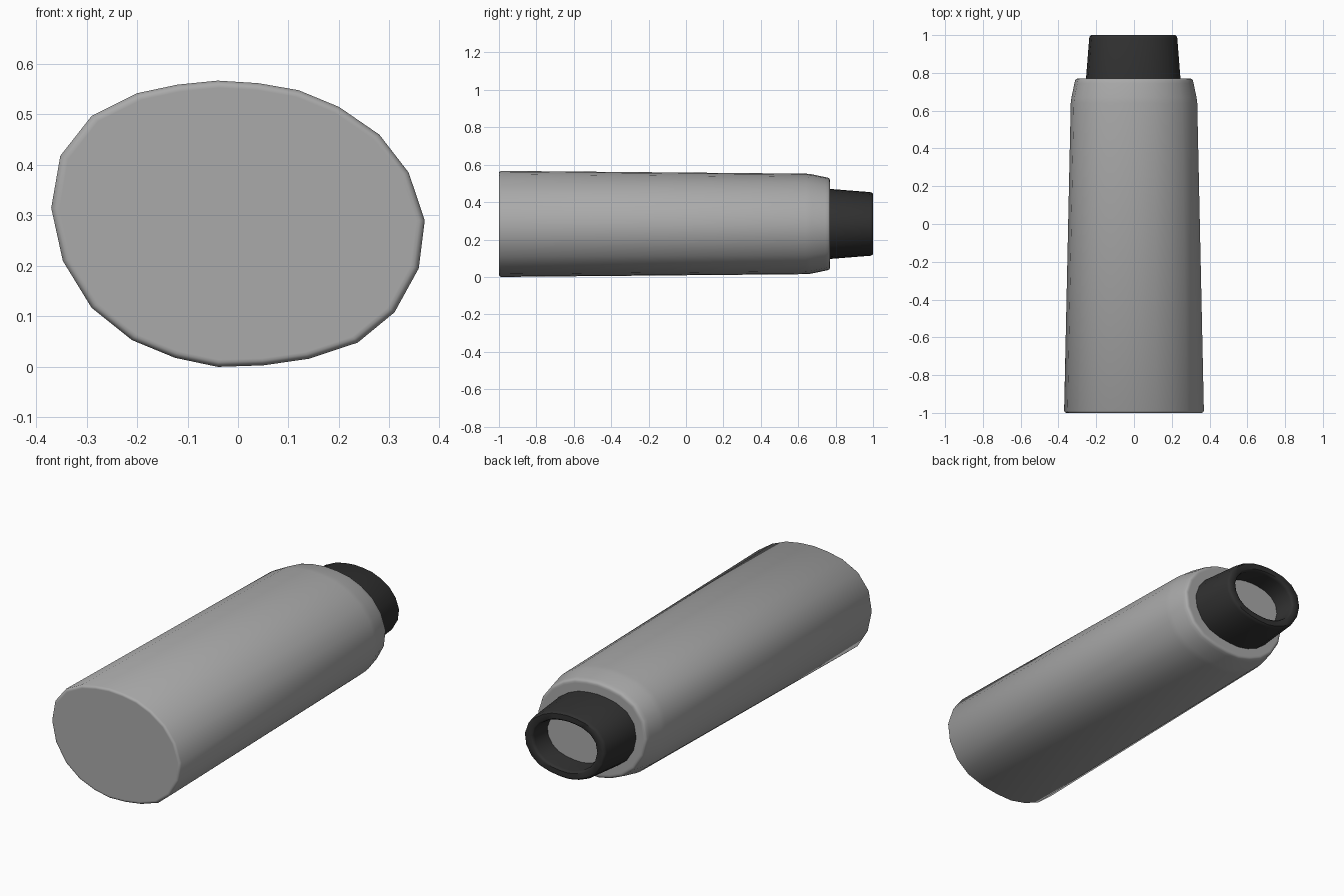
import bpy, bmesh, math

if "Cube" in bpy.data.objects:
    bpy.data.objects.remove(bpy.data.objects["Cube"])

CZ = 0.283  # height of the bottle axis
# Slightly uneven oval cross-section (x, z), seen from the front
OVAL = [(-.37, .315), (-.352, .418), (-.29, .497), (-.20, .542), (-.12, .559), (-.04, .567),
        (.04, .562), (.12, .548), (.20, .515), (.28, .46), (.338, .385), (.37, .29),
        (.358, .195), (.31, .108), (.237, .048), (.14, .016), (.05, .003), (-.04, .0),
        (-.125, .018), (-.21, .053), (-.29, .117), (-.347, .21)]


def loft(name, rings, grey, caps=False, closed=False, dx=0.0):
    """Skin scaled copies of the oval; each ring is (y, x scale, z scale)."""
    bm = bmesh.new()
    loops = [[bm.verts.new((x * sx + dx, y, CZ + (z - CZ) * sz)) for x, z in OVAL]
             for y, sx, sz in rings]
    pairs = list(zip(loops, loops[1:]))
    if closed:
        pairs.append((loops[-1], loops[0]))
    n = len(OVAL)
    for a, b in pairs:
        for i in range(n):
            j = (i + 1) % n
            bm.faces.new((a[i], a[j], b[j], b[i]))
    if caps:
        bm.faces.new(loops[0])
        bm.faces.new(loops[-1])
    bmesh.ops.recalc_face_normals(bm, faces=bm.faces)
    mesh = bpy.data.meshes.new(name)
    bm.to_mesh(mesh)
    bm.free()
    obj = bpy.data.objects.new(name, mesh)
    bpy.context.collection.objects.link(obj)
    bpy.ops.object.select_all(action='DESELECT')
    obj.select_set(True)
    bpy.context.view_layer.objects.active = obj
    bpy.ops.object.shade_smooth_by_angle(angle=math.radians(40))
    mat = bpy.data.materials.new(name + "_plastic")
    mat.diffuse_color = (grey, grey, grey, 1)
    mat.use_nodes = True
    mat.node_tree.nodes["Principled BSDF"].inputs["Base Color"].default_value = mat.diffuse_color
    mesh.materials.append(mat)
    return obj


# Tapered body: flat base with softened edge, rounded shoulder, plug inside the neck
loft("bottle_body", [(-1.0, .955, .95), (-1.0, .972, .968), (-.997, .987, .984),
                     (-.99, 1.0, 1.0), (.64, .905, .948), (.67, .895, .938),
                     (.745, .852, .882), (.76, .844, .87), (.767, .832, .855),
                     (.77, .81, .83), (.77, .79, .80), (.77, .55, .51), (.88, .55, .51)],
     .40, caps=True)

# Hollow neck, open at the end
loft("bottle_neck", [(.76, .678, .663), (.985, .63, .60), (.995, .62, .588),
                     (1.0, .602, .57), (1.0, .52, .475), (.995, .50, .455),
                     (.985, .49, .445), (.76, .49, .445)],
     .03, closed=True, dx=-.004)
